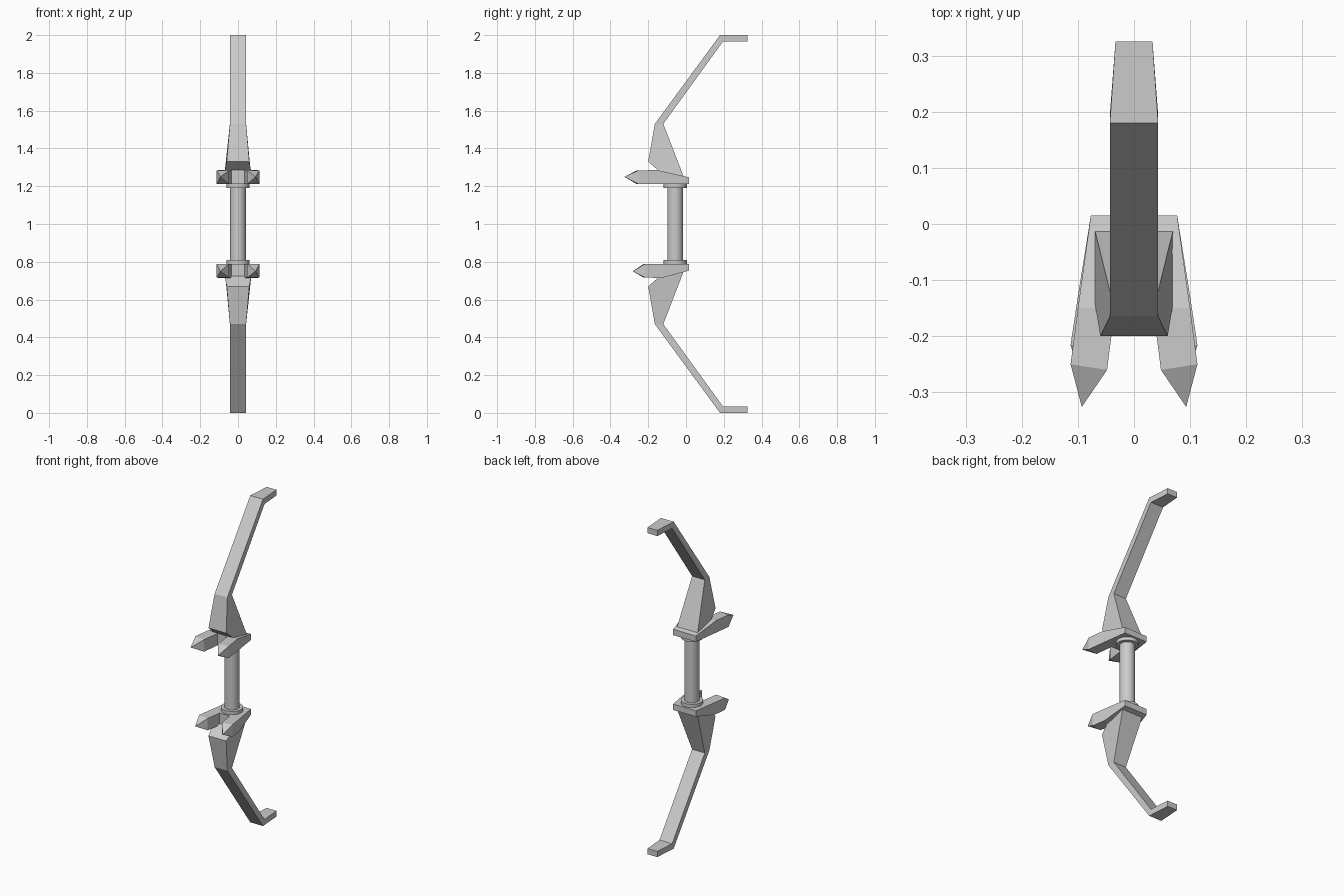
import bpy, bmesh

if "Cube" in bpy.data.objects:
    bpy.data.objects.remove(bpy.data.objects["Cube"])


def mesh_object(name, verts, faces, flip=False):
    me = bpy.data.meshes.new(name)
    if flip:  # mirror about mid height z = 1
        verts = [(x, y, 2 - z) for x, y, z in verts]
    me.from_pydata(verts, [], faces)
    bm = bmesh.new()
    bm.from_mesh(me)
    bmesh.ops.recalc_face_normals(bm, faces=bm.faces)
    bm.to_mesh(me)
    bm.free()
    ob = bpy.data.objects.new(name, me)
    bpy.context.collection.objects.link(ob)
    return ob


def limb(name, flip):
    # side profile: y, z, half width
    p = [(0.325, 2.0, .033), (0.18, 2.0, .043), (-0.165, 1.53, .043),
         (-0.2, 1.33, .06), (-0.14, 1.278, .07), (-0.01, 1.245, .07),
         (-0.12, 1.53, .043), (0.195, 1.965, .043), (0.325, 1.965, .033)]
    n = len(p)
    verts = [(s * w, y, z) for s in (1, -1) for y, z, w in p]
    sides = [(0, 1, 7, 8), (1, 2, 6, 7), (2, 3, 4, 5, 6)]
    faces = sides + [tuple(i + n for i in f) for f in sides]
    faces += [(i, (i + 1) % n, (i + 1) % n + n, i + n) for i in range(n)]
    mesh_object(name, verts, faces, flip)


def guard(name, flip, stretch):
    # right half in plan: x, y, top z
    plan = [(0, .015, 1.247), (.077, .015, 1.247), (.1, -.15, 1.285),
            (.113, -.25, 1.284), (.048, -.26, 1.284), (.034, -.15, 1.285),
            (0, -.15, 1.285)]
    n = len(plan)
    sy = lambda y: .015 + (y - .015) * stretch
    verts = [(x, sy(y), z) for x, y, z in plan]
    verts += [(x, sy(y), 1.211) for x, y, z in plan]
    verts.append((.093, sy(-.326), 1.25))  # prong point
    caps = [(0, 1, 2, 5, 6), (2, 3, 4, 5)]
    faces = caps + [tuple(i + n for i in f) for f in caps]
    faces += [(i, i + 1, i + 1 + n, i + n) for i in (0, 1, 2, 4, 5)]
    ring = (3, 4, 4 + n, 3 + n)
    faces += [(ring[i], ring[(i + 1) % 4], 2 * n) for i in range(4)]
    ob = mesh_object(name, verts, faces, flip)
    ob.modifiers.new("Mirror", 'MIRROR')


def rod(name, r, z0, z1):
    bpy.ops.mesh.primitive_cylinder_add(vertices=24, radius=r, depth=z1 - z0,
                                        location=(0, -.057, (z0 + z1) / 2))
    bpy.context.object.name = name
    bpy.ops.object.shade_smooth_by_angle()


# Limbs and forked guards, mirrored top to bottom
for side, flip, stretch in (("upper", False, 1), ("lower", True, .87)):
    limb(side + "_limb", flip)
    guard(side + "_guard", flip, stretch)

# Grip with end collars
rod("grip", .042, .79, 1.21)
rod("upper_collar", .062, 1.191, 1.213)
rod("lower_collar", .062, .787, .809)
